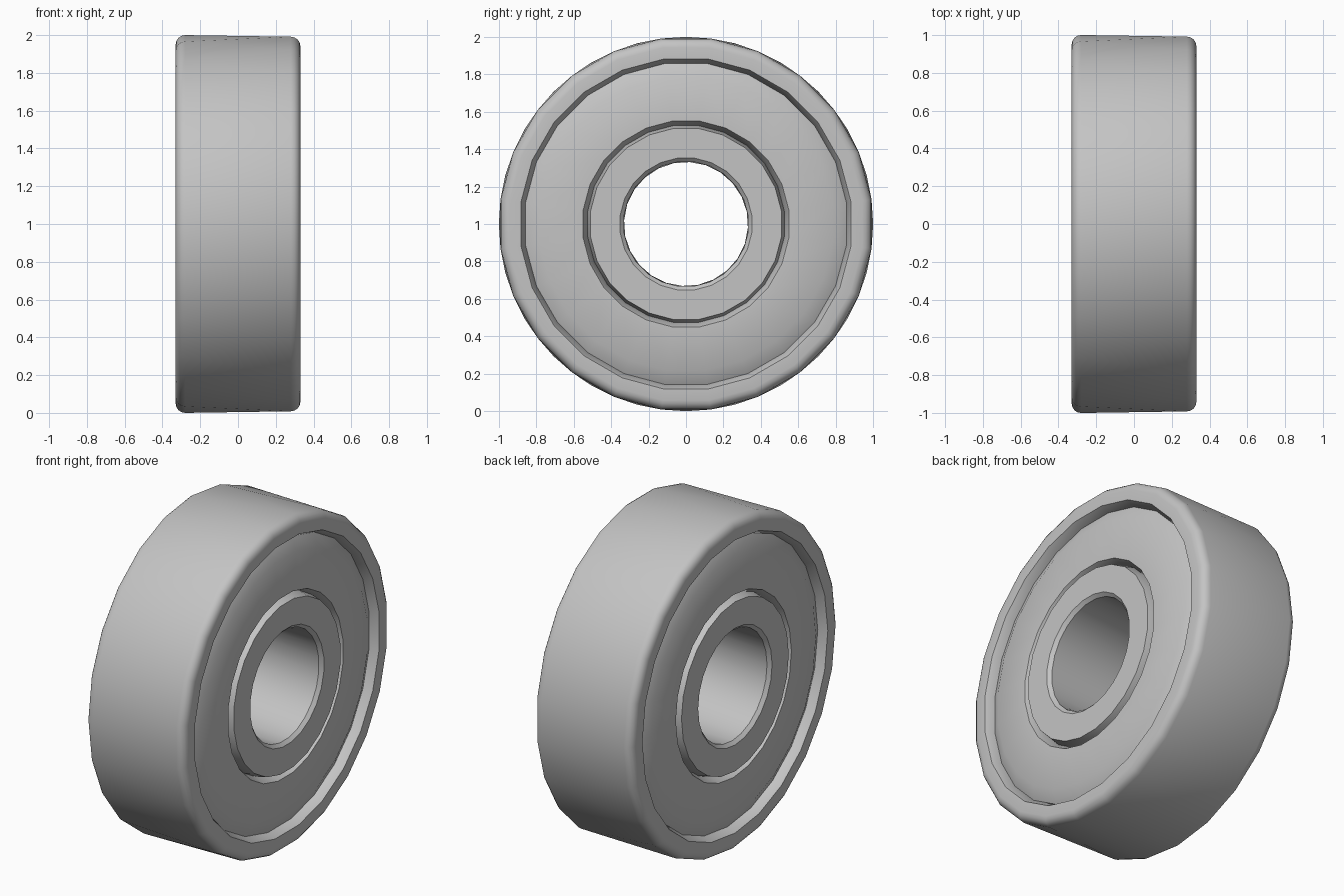
import bpy, bmesh
from math import sin, cos, pi, radians

cube = bpy.data.objects.get("Cube")
if cube:
    bpy.data.objects.remove(cube)

SEGMENTS = 24
STEP = 2 * pi / SEGMENTS

steel = bpy.data.materials.new("brushed steel grey")
steel.use_nodes = True
colour = (0.55, 0.55, 0.55, 1)
steel.diffuse_color = colour
steel.node_tree.nodes["Principled BSDF"].inputs["Base Color"].default_value = colour


def mirrored(half):
    """Close a half profile of (x, radius) points by mirroring it in x."""
    return half + [(-x, r) for x, r in reversed(half)]


def lathe(name, profile):
    """Turn a closed (x, radius) profile about the axle; the +x side is half a step round."""
    bm = bmesh.new()
    rings = []
    for i in range(SEGMENTS):
        ring = []
        for x, r in profile:
            a = STEP * (i + (0.5 if x > 0 else 0))
            ring.append(bm.verts.new((x, r * sin(a), 1 + r * cos(a))))
        rings.append(ring)
    n = len(profile)
    for i in range(SEGMENTS):
        a, b = rings[i], rings[(i + 1) % SEGMENTS]
        for j in range(n):
            k = (j + 1) % n
            bm.faces.new((a[j], a[k], b[k], b[j]))
    bmesh.ops.recalc_face_normals(bm, faces=bm.faces)
    mesh = bpy.data.meshes.new(name)
    bm.to_mesh(mesh)
    bm.free()
    mesh.materials.append(steel)
    mesh.shade_smooth()
    mesh.set_sharp_from_angle(angle=radians(32))
    obj = bpy.data.objects.new(name, mesh)
    bpy.context.collection.objects.link(obj)
    return obj


# Outer ring: groove wall, flat rim and rounded shoulder
fillet = 0.05
shoulder = [(0.33 - fillet + fillet * cos(t * pi / 8),
             1 - fillet + fillet * sin(t * pi / 8)) for t in range(5)]
lathe("outer_ring", mirrored([(0.28, 0.865), (0.33, 0.89)] + shoulder))

# Inner ring: chamfered bore, flat face and chamfered outer edge
lathe("inner_ring", mirrored([(0.31, 0.335), (0.33, 0.355),
                              (0.33, 0.515), (0.27, 0.53)]))

# Dust shields: shallow dished covers on both sides
shield = [(0.24, 0.865), (0.28, 0.865), (0.32, 0.79),
          (0.32, 0.555), (0.27, 0.53), (0.24, 0.53)]
for side, sign in (("left", 1), ("right", -1)):
    lathe(side + "_shield", [(sign * x, r) for x, r in shield])
